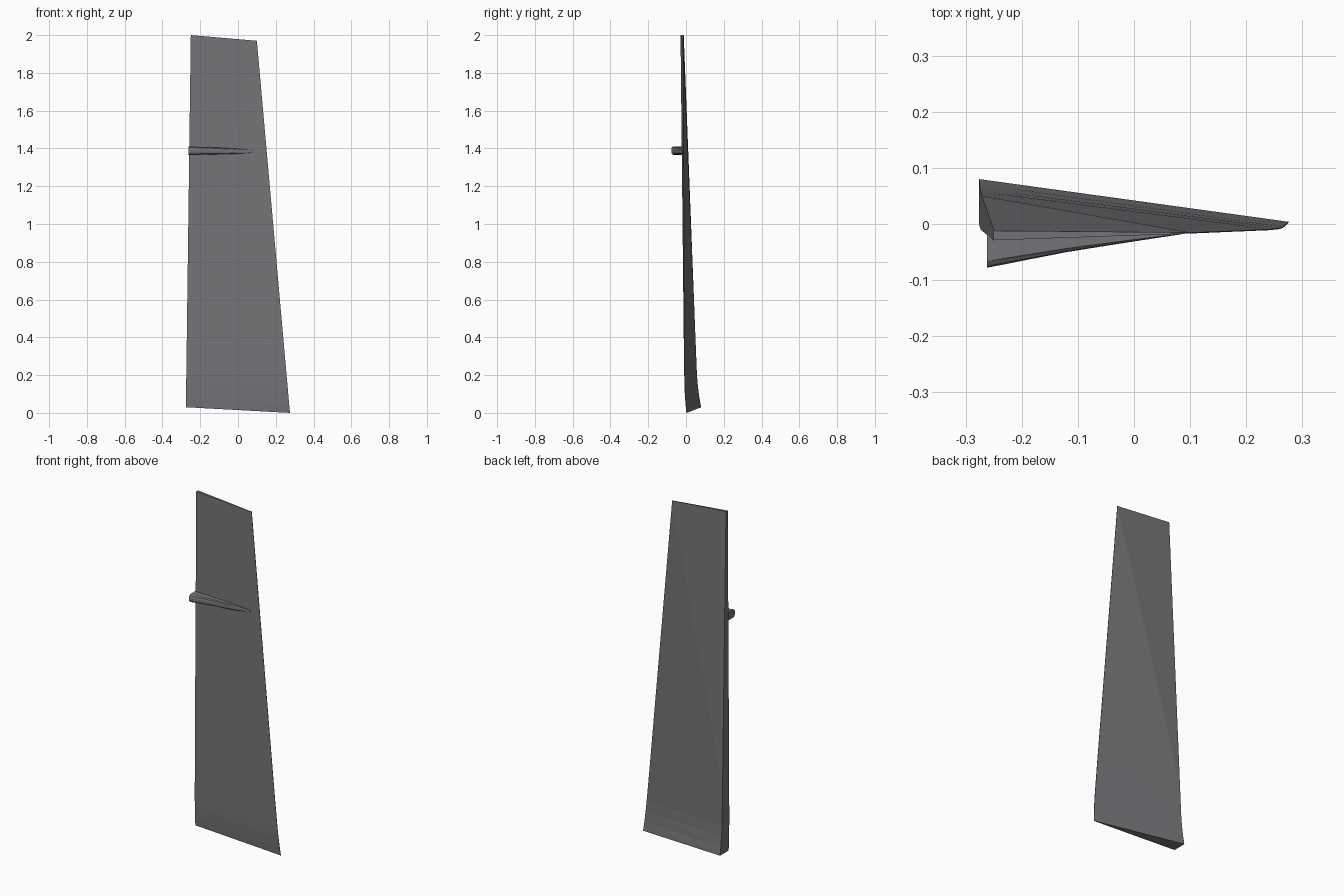
import bpy, bmesh

if "Cube" in bpy.data.objects:
    bpy.data.objects.remove(bpy.data.objects["Cube"])


def material(name, rgb):
    m = bpy.data.materials.new(name)
    m.diffuse_color = (*rgb, 1)
    m.use_nodes = True
    m.node_tree.nodes["Principled BSDF"].inputs["Base Color"].default_value = m.diffuse_color
    return m


def loft(name, rings, mat):
    """Skin a list of equal-sized point rings and cap both ends."""
    bm = bmesh.new()
    vr = [[bm.verts.new(p) for p in r] for r in rings]
    n = len(vr[0])
    for a, b in zip(vr, vr[1:]):
        for i in range(n):
            j = (i + 1) % n
            bm.faces.new((a[i], a[j], b[j], b[i]))
    bm.faces.new(vr[0])
    bm.faces.new(vr[-1])
    # twisted panels become flat triangles
    bmesh.ops.triangulate(bm, faces=[f for f in bm.faces if len(f.verts) == 4])
    bmesh.ops.recalc_face_normals(bm, faces=bm.faces)
    me = bpy.data.meshes.new(name)
    bm.to_mesh(me)
    bm.free()
    me.materials.append(mat)
    ob = bpy.data.objects.new(name, me)
    bpy.context.collection.objects.link(ob)
    return ob


grey = material("dark grey metal", (0.18, 0.18, 0.195))

# Flap panel: wedge sections (z at thick edge, front y, back y, thin edge y)
sections = [
    (0.03, 0.000, 0.080, 0.003),
    (0.08, -0.004, 0.071, -0.002),
    (0.14, -0.007, 0.063, -0.006),
    (0.20, -0.009, 0.058, -0.008),
    (0.40, -0.012, 0.050, -0.010),
    (2.00, -0.029, -0.012, -0.016),
]
rings = []
for z, yf, yb, yt in sections:
    t = (z - 0.03) / 1.97
    xl = -0.276 + 0.026 * t
    xr = 0.275 - 0.175 * t
    zr = z - 0.03
    rings.append([(xl, yf, z), (xr, yt - 0.001, zr), (xr, yt + 0.001, zr), (xl, yb, z)])
loft("flap_panel", rings, grey)

# Actuator fairing: rounded trough tapering to a point along the front face
profile = [(0, 1), (0.8, 1), (0.95, 0.75), (1, 0.3),
           (1, -0.3), (0.95, -0.75), (0.8, -1), (0, -1)]
stations = [  # x, base y, outer y, centre z, half height
    (-0.262, -0.019, -0.078, 1.388, 0.023),
    (-0.12, -0.017, -0.050, 1.387, 0.018),
    (0.0, -0.015, -0.031, 1.385, 0.013),
    (0.09, -0.013, -0.0175, 1.384, 0.007),
]
loft("actuator_fairing",
     [[(x, yb + (yo - yb) * d, zc + h * k) for d, k in profile]
      for x, yb, yo, zc, h in stations], grey)
